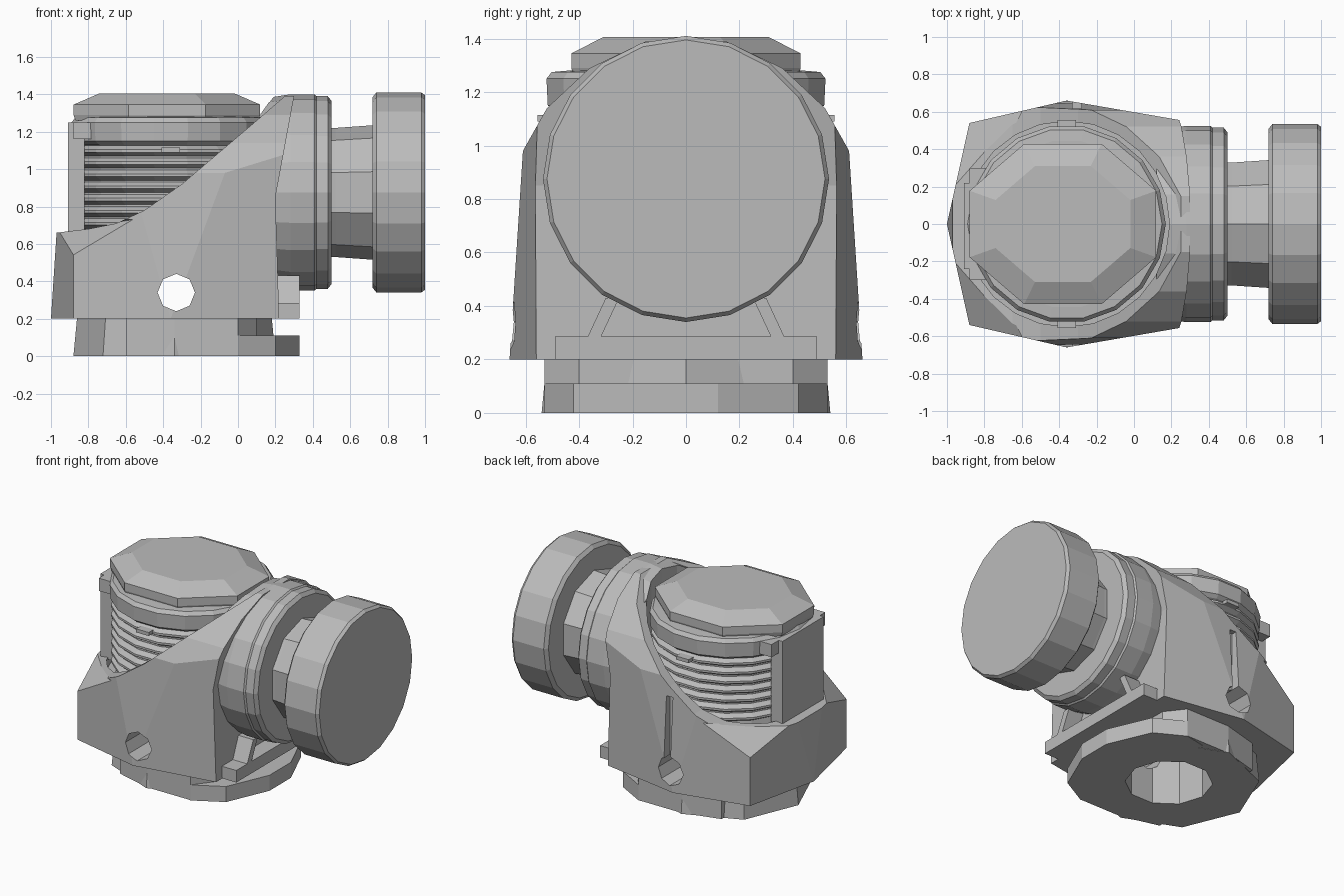
import bpy, math
from mathutils import Vector

cube = bpy.data.objects.get("Cube")
if cube:
    bpy.data.objects.remove(cube, do_unlink=True)

grey = bpy.data.materials.new("plain grey")
grey.use_nodes = True
colour = (0.5, 0.5, 0.5, 1)
grey.diffuse_color = colour
grey.node_tree.nodes["Principled BSDF"].inputs["Base Color"].default_value = colour

TURRET_X = -0.36
BARREL_Z = 0.875


def make(name, verts, faces):
    mesh = bpy.data.meshes.new(name)
    mesh.from_pydata(verts, [], faces)
    mesh.materials.append(grey)
    obj = bpy.data.objects.new(name, mesh)
    bpy.context.collection.objects.link(obj)
    bpy.context.view_layer.objects.active = obj
    obj.select_set(True)
    bpy.ops.object.mode_set(mode='EDIT')
    bpy.ops.mesh.select_all(action='SELECT')
    bpy.ops.mesh.normals_make_consistent(inside=False)
    bpy.ops.object.mode_set(mode='OBJECT')
    obj.select_set(False)
    return obj


def prism(name, profile, axis, lo, hi):
    """Extrude a closed 2D profile along one axis."""
    n = len(profile)
    verts = []
    for depth in (lo, hi):
        for p in profile:
            v = list(p)
            v.insert(axis, depth)
            verts.append(v)
    faces = [list(range(n)), list(range(n, 2 * n))]
    faces += [[i, (i + 1) % n, n + (i + 1) % n, n + i] for i in range(n)]
    return make(name, verts, faces)


def lathe(name, rings, sides, axis, centre, squash=1.0, turn=0.0):
    """Stack (radius, height) rings along x (0), y (1) or z (2)."""
    verts = []
    for r, h in rings:
        for i in range(sides):
            a = math.tau * i / sides + turn
            v = [r * math.cos(a), r * squash * math.sin(a)]
            v.insert(axis, h)
            verts.append(Vector(v) + Vector(centre))
    last = (len(rings) - 1) * sides
    faces = [list(range(sides)), list(range(last, last + sides))]
    for k in range(0, last, sides):
        for i in range(sides):
            j = (i + 1) % sides
            faces.append([k + i, k + j, k + sides + j, k + sides + i])
    return make(name, verts, faces)


def box(name, x, y, z):
    return prism(name, [(x[0], y[0]), (x[1], y[0]), (x[1], y[1]), (x[0], y[1])], 2, *z)


def boolean(obj, other, operation='DIFFERENCE'):
    mod = obj.modifiers.new("shape", 'BOOLEAN')
    mod.operation, mod.solver, mod.object = operation, 'EXACT', other
    bpy.context.view_layer.objects.active = obj
    bpy.ops.object.modifier_apply(modifier=mod.name)


def mirrored(half):
    return half + [(-y, z) for y, z in reversed(half)]


# Housing: plan, end and side outlines intersected
plan = [(0.34, -0.54), (0.22, -0.56), (-0.36, -0.66), (-0.88, -0.54), (-1, 0),
        (-0.88, 0.54), (-0.36, 0.66), (0.22, 0.56), (0.34, 0.54)]
housing = prism("housing", plan, 2, 0.2, 1.5)
end = mirrored([(0.66, 0.1), (0.66, 0.2), (0.61, 0.98), (0.52, 1.14), (0.36, 1.29), (0.15, 1.39)])
side = [(-1, 0.2), (-0.97, 0.66), (-0.8, 0.68), (-0.65, 0.71), (-0.5, 0.78), (-0.3, 0.92),
        (-0.1, 1.09), (0.1, 1.26), (0.25, 1.39), (0.3, 1.39), (0.2, 0.85), (0.22, 0.2)]
cutters = [prism("end_outline", end, 0, -1.2, 0.6), prism("side_outline", side, 1, -0.9, 0.9)]
for c in cutters:
    boolean(housing, c, 'INTERSECT')

# Sloped shoulders on the two far corners
tetra = [(0, 1, 2), (0, 1, 3), (1, 2, 3), (0, 2, 3)]
for s, label in ((-1, "front"), (1, "back")):
    points = [(-1, s * 0.15, 0.66), (-0.5, s * 0.68, 0.74), (-0.95, s * 0.6, 0.46), (-1.1, s * 0.8, 0.9)]
    shoulder = make(label + "_shoulder_cut", points, tetra)
    boolean(housing, shoulder)
    cutters.append(shoulder)

# Socket for the turret, cross hole, bottom bore and back groove
cross = lathe("cross_hole", [(0.1, -0.9), (0.1, 0.9)], 8, 1, (-0.33, 0, 0.34))
bore = lathe("bottom_bore", [(0.28, -0.1), (0.28, 0.45)], 10, 2, (-0.29, 0, 0))
socket = lathe("turret_socket", [(0.55, 0.6), (0.55, 1.6)], 24, 2, (TURRET_X, 0, 0))
groove = box("back_groove", (-0.33, -0.28), (0.58, 0.8), (0.3, 0.85))
for c in (socket, cross, bore, groove):
    boolean(housing, c)
cutters += [cross, bore, socket, groove]

# Bottom collar and its half flange
base = lathe("base_collar", [(0.54, 0), (0.52, 0.21)], 8, 2, (-0.34, 0, 0))
flange = prism("base_flange", [(0, -0.53), (0.2, -0.42), (0.33, -0.12), (0.33, 0.12),
                               (0.2, 0.42), (0, 0.53), (-0.15, 0.5), (-0.15, -0.5)], 2, 0.0, 0.11)
base_sides = prism("base_lugs", [(-0.6, -0.46), (-0.34, -0.53), (0, -0.53), (0.1, -0.4),
                                 (0.1, 0.4), (0, 0.53), (-0.34, 0.53), (-0.6, 0.46)], 2, 0.002, 0.205)
for part in (base, flange, base_sides):
    boolean(part, bore)

# Ledge and ribs below the barrel
box("ledge", (0.15, 0.33), (-0.49, 0.49), (0.2, 0.285))
for s, label in ((-1, "front"), (1, "back")):
    rib = [(s * 0.37, 0.28), (s * 0.32, 0.28), (s * 0.25, 0.43), (s * 0.3, 0.43)]
    prism(label + "_rib", rib, 0, 0.18, 0.33)

# Horizontal barrel, neck and round end knob
barrel_at = (0, 0, BARREL_Z)
barrel = lathe("barrel", [(0.5, 0.12), (0.525, 0.28), (0.525, 0.41), (0.515, 0.42), (0.515, 0.48), (0.49, 0.5)],
               20, 0, barrel_at)
boolean(barrel, socket)
lathe("neck", [(0.345, 0.45), (0.345, 0.52), (0.36, 0.73)], 10, 0, barrel_at, turn=math.pi / 10)
lathe("end_knob", [(0.51, 0.72), (0.535, 0.74), (0.535, 0.98), (0.52, 1.0)], 20, 0, barrel_at)

# Threaded turret with its flat-sided cap
rings = [(0.5, 0.58)]
for k in range(7):
    z = 0.68 + k * 0.065
    rings += [(0.485, z), (0.52, z + 0.02), (0.52, z + 0.035), (0.485, z + 0.055)]
rings += [(0.5, 1.13), (0.525, 1.15), (0.53, 1.25), (0.51, 1.275), (0.45, 1.28)]
lathe("turret", rings, 18, 2, (TURRET_X, 0, 0))
lathe("turret_cap", [(0.53, 1.26), (0.54, 1.29), (0.54, 1.345), (0.39, 1.405)], 8, 2,
      (TURRET_X - 0.02, 0, 0), squash=0.86, turn=math.pi / 8)

# Flat key plate and small side lugs
box("key_plate", (-0.91, -0.82), (-0.24, 0.22), (0.66, 1.25))
for s, label in ((-1, "front"), (1, "back")):
    y = sorted((s * 0.3, s * 0.2))
    box(label + "_key_lug", (-0.88, -0.78), y, (1.16, 1.25))
    y = sorted((s * 0.5, s * 0.555))
    box(label + "_side_lug", (TURRET_X - 0.05, TURRET_X + 0.05), y, (1.09, 1.115))

for c in cutters:
    c.hide_render = True
    c.hide_set(True)
